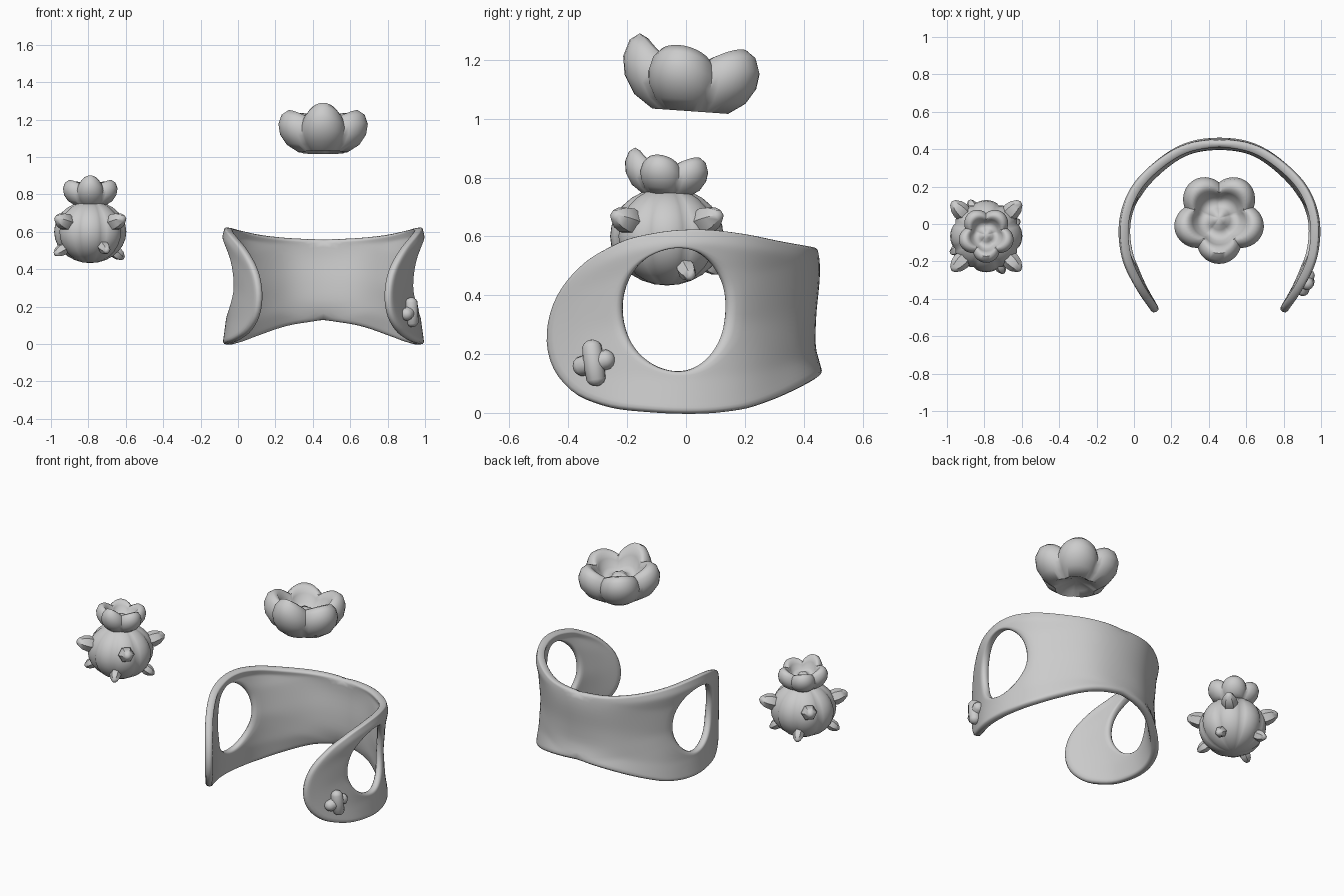
import bpy, bmesh, math
from math import sin, cos, pi, radians
from mathutils import Vector, Matrix

if "Cube" in bpy.data.objects:
    bpy.data.objects.remove(bpy.data.objects["Cube"], do_unlink=True)

clay = bpy.data.materials.new("grey_clay")
clay.use_nodes = True
GREY = (0.6, 0.6, 0.6, 1)
clay.diffuse_color = GREY
clay.node_tree.nodes["Principled BSDF"].inputs["Base Color"].default_value = GREY


def finish(name, bm, matrix, angle=50):
    bmesh.ops.remove_doubles(bm, verts=bm.verts, dist=1e-5)
    bmesh.ops.recalc_face_normals(bm, faces=bm.faces)
    mesh = bpy.data.meshes.new(name)
    bm.to_mesh(mesh)
    bm.free()
    mesh.materials.append(clay)
    ob = bpy.data.objects.new(name, mesh)
    bpy.context.collection.objects.link(ob)
    ob.matrix_world = matrix
    bpy.ops.object.select_all(action='DESELECT')
    ob.select_set(True)
    bpy.context.view_layer.objects.active = ob
    bpy.ops.object.shade_smooth_by_angle(angle=radians(angle))
    return ob


def skin(bm, rows):
    """Quads between successive closed rows of points."""
    rows = [[bm.verts.new(p) for p in row] for row in rows]
    n = len(rows[0])
    for a, b in zip(rows, rows[1:]):
        for i in range(n):
            j = (i + 1) % n
            bm.faces.new((a[i], a[j], b[j], b[i]))


def lathe(name, profile, n, matrix, warp=lambda r, z, a: (r, z), angle=50):
    bm = bmesh.new()
    rows = []
    for r, z in profile:
        row = []
        for i in range(n):
            a = 2 * pi * i / n
            rr, zz = warp(r, z, a)
            row.append((rr * cos(a), rr * sin(a), zz))
        rows.append(row)
    skin(bm, rows)
    return finish(name, bm, matrix, angle)


def spline(pts, u):
    """Catmull-Rom through pts, continued symmetrically before the start."""
    ext = [Vector((-pts[1][0], pts[1][1]))] + [Vector(p) for p in pts]
    ext.append(ext[-1] * 2 - ext[-2])
    i = max(0, min(int(u), len(pts) - 2))
    t = u - i
    p0, p1, p2, p3 = ext[i:i + 4]
    pos = p1 + 0.5 * t * (p2 - p0 + t * (2*p0 - 5*p1 + 4*p2 - p3 + t * (3*(p1 - p2) + p3 - p0)))
    tan = 0.5 * (p2 - p0 + 2*t * (2*p0 - 5*p1 + 4*p2 - p3) + 3*t*t * (3*(p1 - p2) + p3 - p0))
    return pos, tan.normalized()


# Cuff: half of the band in plan, and its unrolled outline (plan step, height)
PLAN = [(0, .412), (.17, .388), (.31, .30), (.42, .19), (.475, .07),
        (.49, -.05), (.47, -.19), (.415, -.33), (.338, -.468)]
TOP = [(0, .56), (1, .565), (2, .58), (3, .605), (4, .622), (5, .62), (6, .592),
       (7, .52), (7.7, .42), (8.03, .31)]
BOTTOM = [(8.05, .22), (7.8, .12), (7.2, .05), (6.3, .01), (5, -.004), (4, -.004),
          (3, .012), (2, .055), (1, .105), (0, .13)]
# Outward swell of the wall from its lower edge (-1) to its upper edge (1)
SWELL_BACK = [(-1, .04), (-.65, .004), (0, .01), (.6, .026), (1, .018)]
SWELL_SIDE = [(-1, .028), (-.6, .01), (0, 0), (.6, .014), (.85, .028), (1, .018)]
STEP = .155


def resample(pts, n):
    """n equal steps along a polyline, both ends kept."""
    pts = [Vector((u * STEP, z)) for u, z in pts]
    lens = [(b - a).length for a, b in zip(pts, pts[1:])]
    out = []
    for k in range(n + 1):
        d, i = sum(lens) * k / n, 0
        while i < len(lens) - 1 and d > lens[i]:
            d -= lens[i]
            i += 1
        p = pts[i].lerp(pts[i + 1], min(1, d / lens[i]))
        out.append((p.x / STEP, p.y))
    return out


def value_at(pts, u):
    for a, b in zip(pts, pts[1:]):
        if a[0] <= u <= b[0]:
            return a[1] + (b[1] - a[1]) * (u - a[0]) / (b[0] - a[0])
    return pts[-1][1]


def on_cuff(u, z):
    lo, hi = value_at(BOTTOM[::-1], u), value_at(TOP, u)
    v = max(-1, min(1, 2 * (z - lo) / max(hi - lo, .1) - 1))
    pos, tan = spline(PLAN, u)
    back = max(0, 1 - u / 2.5)
    fade = max(0, min(1, (8 - u) / 2))
    swell = back * value_at(SWELL_BACK, v) + (1 - back) * value_at(SWELL_SIDE, v) * fade
    pos = pos + Vector((-tan.y, tan.x)) * swell
    return (pos.x, pos.y, z)


# Rings run from the oval side hole to the outline, both starting at the back
back_edge = resample([BOTTOM[-1], TOP[0]], 6)
rim = back_edge[3:-1] + resample(TOP + BOTTOM, 42)[:-1] + back_edge[:3]
RINGS = 8
rows = []
for j in range(RINGS + 1):
    f = j / RINGS
    row = []
    for k, (u, z) in enumerate(rim):
        a = 2 * pi * k / len(rim)
        hu, hz = 4.83 - 1.34 * cos(a), .352 + .21 * sin(a)
        row.append(on_cuff(hu + (u - hu) * f, hz + (z - hz) * f))
    rows.append(row)
bm = bmesh.new()
skin(bm, rows)
cuff = finish("cuff_band", bm, Matrix.Translation((.457, 0, 0)), 180)
mirror = cuff.modifiers.new("mirror", 'MIRROR')
mirror.merge_threshold = .002
solid = cuff.modifiers.new("thickness", 'SOLIDIFY')
solid.thickness = .045
solid.offset = 0
smooth = cuff.modifiers.new("round", 'SUBSURF')
smooth.levels = smooth.render_levels = 1

# Crossed knot on the left side of the cuff
for name, tilt, half, out in (("knot_upright", 8, .08, .012), ("knot_across", -76, .076, 0)):
    bm = bmesh.new()
    bmesh.ops.create_uvsphere(bm, u_segments=12, v_segments=8, radius=.036)
    for v in bm.verts:
        v.co.z += math.copysign(half - .036, v.co.z) if abs(v.co.z) > 1e-4 else 0
    turn = Matrix.Rotation(radians(-21), 4, 'Z') @ Matrix.Rotation(radians(tilt), 4, 'X')
    finish(name, bm, Matrix.Translation((.917 + out, -.313, .17)) @ turn)

# Five-petalled cup flowers, a big one floating and a small one on the ball
PETAL = [(0, .05), (.09, .02), (.135, 0), (.2, .04), (.237, .095), (.246, .15), (.228, .2),
         (.195, .222), (.165, .212), (.145, .175), (.12, .125), (.09, .105), (.06, .115),
         (.035, .14), (0, .148)]


def petals(r, z, a):
    notch = 1 - abs(cos(2.5 * (a + pi / 2))) ** .9
    k = min(1, r / .2)
    front = max(0, -sin(a)) ** 6
    return r * (1 - .21 * notch * k), z * (1 - .2 * notch * k) * (1 + .14 * front * k)


def flower(name, place, size):
    m = Matrix.Translation(place) @ Matrix.Rotation(radians(-4), 4, 'X') @ Matrix.Scale(size, 4)
    lathe(name, PETAL, 60, m, petals, 60)


flower("floating_flower", (.455, .02, 1.025), 1)
flower("ball_flower", (-.79, -.065, .74), .61)

# Ribbed ball with two rings of thorns
CENTRE = Vector((-.79, -.065, .6))


def ribs(r, z, a):
    return r * (.92 + .08 * abs(cos(4 * a)) ** .6), z


arc = [(.193 * sin(pi * i / 14), -.167 * cos(pi * i / 14)) for i in range(15)]
lathe("ribbed_ball", arc, 64, Matrix.Translation(CENTRE), ribs)

# Each thorn: direction around the ball, rise, size
THORN = [(0, -.03), (.038, -.03), (.048, .015), (.04, .05), (.02, .08), (0, .09)]
UPPER = [(45 + 90 * k, 16, 1) for k in range(4)]
LOWER = [(25, -36, .7), (115, -30, .7), (205, -30, .7), (295, -26, .7)]
for ring, thorns in (("upper", UPPER), ("lower", LOWER)):
    for k, (turn, rise, size) in enumerate(thorns):
        a, e = radians(turn), radians(rise)
        d = Vector((cos(a) * cos(e), sin(a) * cos(e), sin(e)))
        m = (Matrix.Translation(CENTRE + d * .183) @ d.to_track_quat('Z', 'Y').to_matrix().to_4x4()
             @ Matrix.Scale(size, 4))
        lathe(f"{ring}_thorn_{k + 1}", THORN, 6, m, angle=40)
